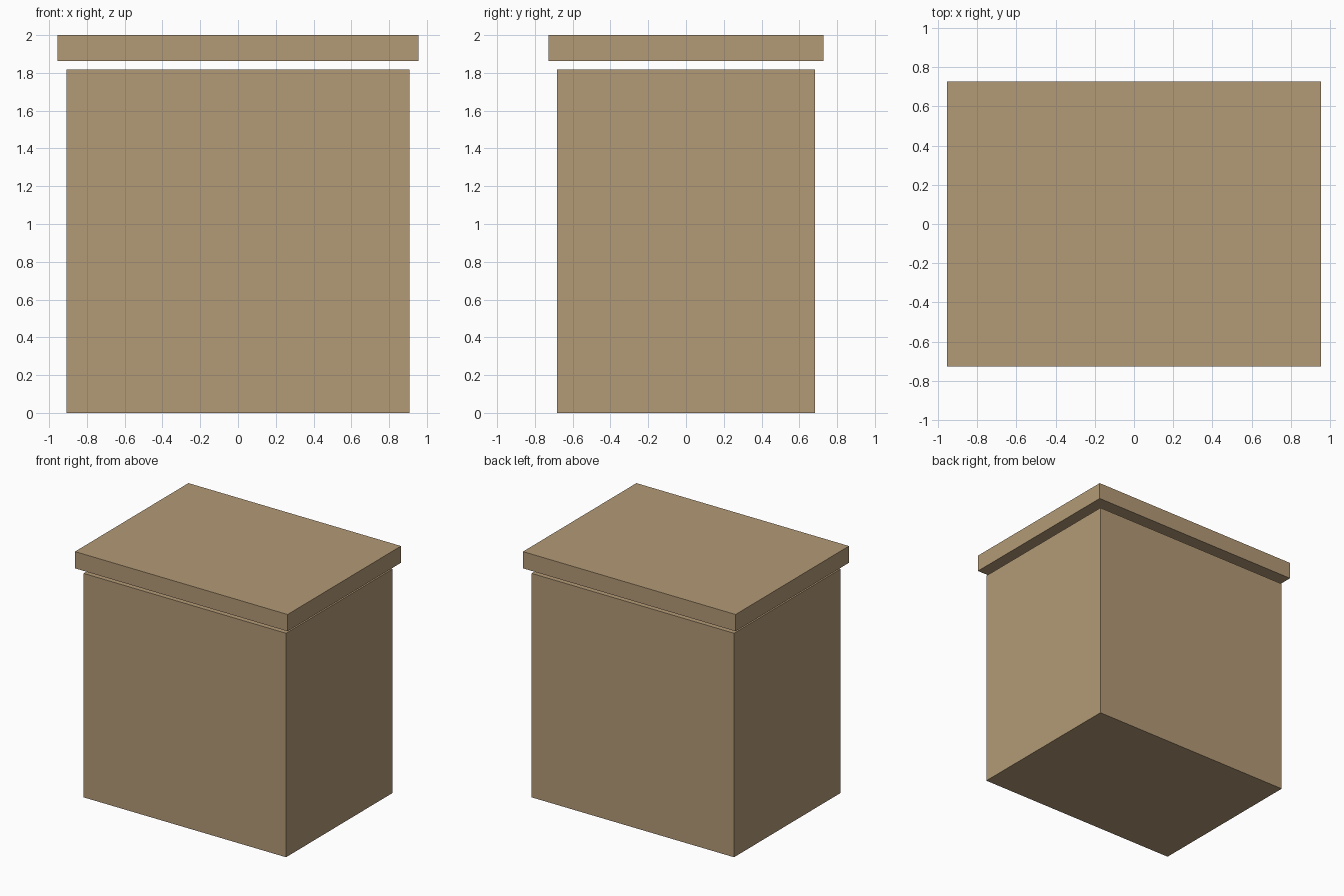
import bpy

if "Cube" in bpy.data.objects:
    bpy.data.objects.remove(bpy.data.objects["Cube"])

# Cardboard-brown material
brown = bpy.data.materials.new("cardboard_brown")
brown.diffuse_color = (0.45, 0.32, 0.18, 1.0)
brown.use_nodes = True
brown.node_tree.nodes["Principled BSDF"].inputs["Base Color"].default_value = brown.diffuse_color


def box(name, size, bottom):
    """Flat-shaded box centred on x and y, standing at the given height."""
    bpy.ops.mesh.primitive_cube_add(size=1, location=(0, 0, bottom + size[2] / 2))
    obj = bpy.context.object
    obj.name = name
    obj.scale = size
    bpy.ops.object.transform_apply(location=False, rotation=False, scale=True)
    obj.data.materials.append(brown)
    return obj


# Main body of the crate
box("box_body", (1.818, 1.364, 1.818), 0.0)

# Overhanging lid, floating just above the body
box("box_lid", (1.909, 1.455, 0.136), 1.864)
